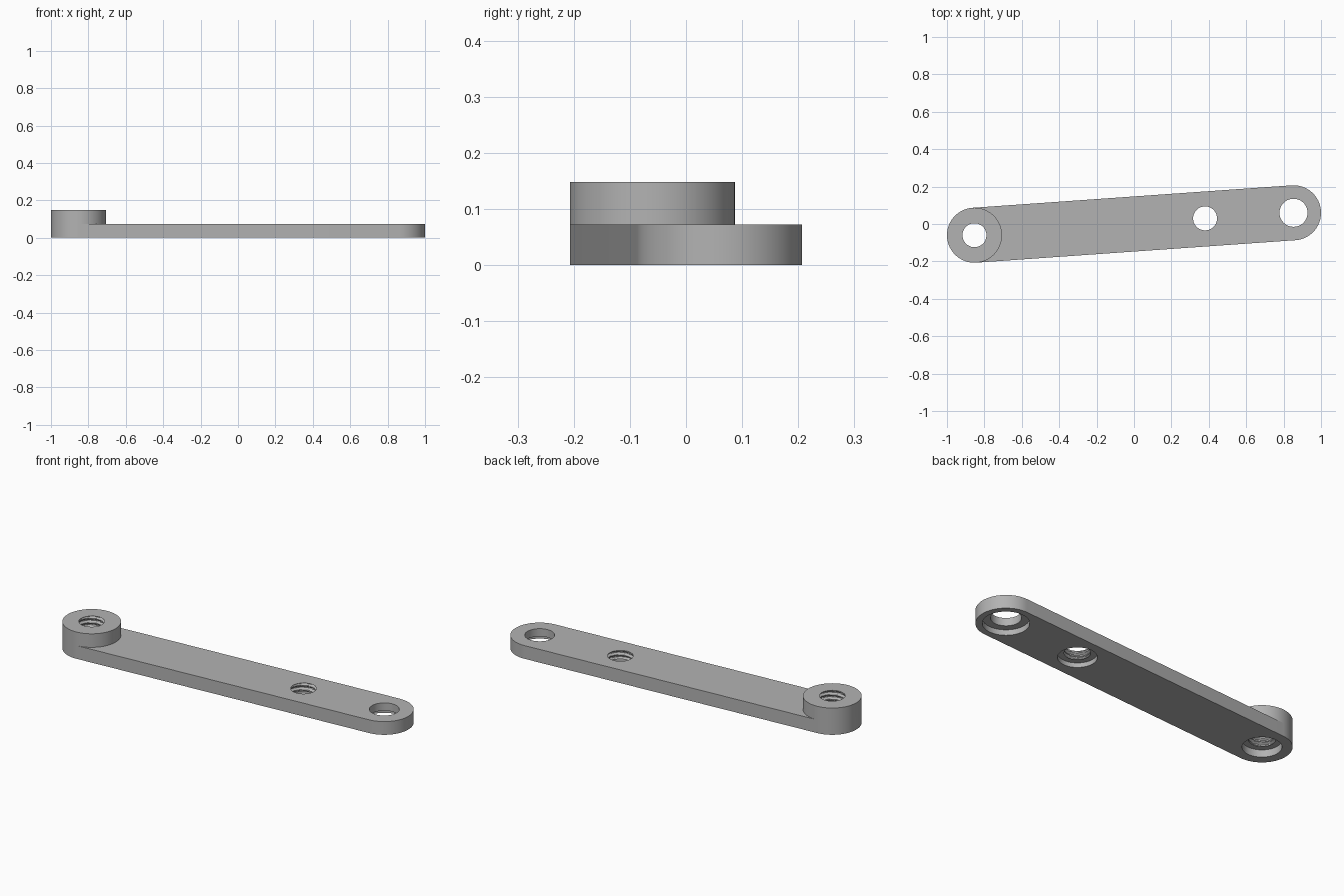
import bpy, bmesh, math

cube = bpy.data.objects.get("Cube")
if cube:
    bpy.data.objects.remove(cube, do_unlink=True)

END_X, END_Y, R = 0.853, 0.06, 0.147      # arm end centre and end radius
ARM_T, BOSS_T = 0.073, 0.148              # arm and boss heights
SEG = 96

grey = bpy.data.materials.new("grey metal")
grey.use_nodes = True
colour = (0.45, 0.45, 0.45, 1)
grey.diffuse_color = colour
grey.node_tree.nodes["Principled BSDF"].inputs["Base Color"].default_value = colour


def make_object(name, bm):
    bmesh.ops.recalc_face_normals(bm, faces=bm.faces)
    mesh = bpy.data.meshes.new(name)
    bm.to_mesh(mesh)
    bm.free()
    mesh.materials.append(grey)
    obj = bpy.data.objects.new(name, mesh)
    bpy.context.collection.objects.link(obj)
    return obj


def loft(name, rings):
    """Closed solid through equal-length rings of points."""
    bm = bmesh.new()
    loops = [[bm.verts.new(p) for p in ring] for ring in rings]
    n = len(loops[0])
    for low, high in zip(loops, loops[1:]):
        for i in range(n):
            j = (i + 1) % n
            bm.faces.new((low[i], low[j], high[j], high[i]))
    bm.faces.new(loops[0][::-1])
    bm.faces.new(loops[-1])
    return make_object(name, bm)


def circle(x, y, z, radius):
    """Ring whose radius may vary with the turn fraction."""
    pts = []
    for i in range(SEG):
        a = math.tau * i / SEG
        r = radius(i / SEG) if callable(radius) else radius
        pts.append((x + r * math.cos(a), y + r * math.sin(a), z))
    return pts


def hole_cutter(name, x, y, bore, recess, depth, top, thread=0.0, pitch=0.025):
    """Stepped hole from below, optionally with a helical groove in the bore."""
    rings = [circle(x, y, -0.02, recess), circle(x, y, depth, recess),
             circle(x, y, depth, bore)]
    if thread:
        steps = round((top - depth) / pitch * 10)
        for k in range(1, steps):
            z = depth + (top - depth) * k / steps
            fade = min(1, (top - z) / 0.006, (z - depth) / 0.006)

            def radius(t, z=z, fade=fade):
                wave = 1 - abs(2 * ((z / pitch - t) % 1) - 1)
                return bore + thread * fade * min(1, max(0, 1.8 * wave - 0.4))
            rings.append(circle(x, y, z, radius))
        rings.append(circle(x, y, top, bore))
    rings.append(circle(x, y, top + 0.02, bore))
    cutter = loft(name, rings)
    cutter.hide_render = True
    return cutter


def cut(obj, cutters):
    bpy.context.view_layer.objects.active = obj
    for cutter in cutters:
        mod = obj.modifiers.new("hole", 'BOOLEAN')
        mod.operation = 'DIFFERENCE'
        mod.solver = 'EXACT'
        mod.object = cutter
        bpy.ops.object.modifier_apply(modifier=mod.name)


# Flat arm with rounded ends
tilt = math.atan2(END_Y, END_X)


def arm_outline(z):
    pts = []
    for side in (1, -1):
        start = tilt - side * math.pi / 2
        for i in range(SEG // 2 + 1):
            a = start + math.pi * i / (SEG // 2)
            pts.append((side * END_X + R * math.cos(a),
                        side * END_Y + R * math.sin(a), z))
        if side == 1:
            tilt_end = a
    return pts


arm = loft("arm", [arm_outline(0), arm_outline(ARM_T)])

# Raised round boss on the right end
boss = loft("boss", [circle(-END_X, -END_Y, z, R) for z in (ARM_T, BOSS_T)])

# Holes, each with a wider recess on the underside
boss_hole = hole_cutter("boss_hole_cutter", -END_X, -END_Y, 0.064, 0.096, 0.04, BOSS_T, 0.012)
middle_hole = hole_cutter("middle_hole_cutter", 0.38, 0.03, 0.064, 0.096, 0.025, ARM_T, 0.012)
end_hole = hole_cutter("end_hole_cutter", END_X, END_Y, 0.075, 0.114, 0.03, ARM_T)
cut(arm, [boss_hole, middle_hole, end_hole])
cut(boss, [boss_hole])
for cutter in (boss_hole, middle_hole, end_hole):
    bpy.data.objects.remove(cutter, do_unlink=True)

# Smooth round walls, sharp edges
for obj in (arm, boss):
    bpy.ops.object.select_all(action='DESELECT')
    obj.select_set(True)
    bpy.context.view_layer.objects.active = obj
    bpy.ops.object.shade_smooth_by_angle(angle=math.radians(25))
